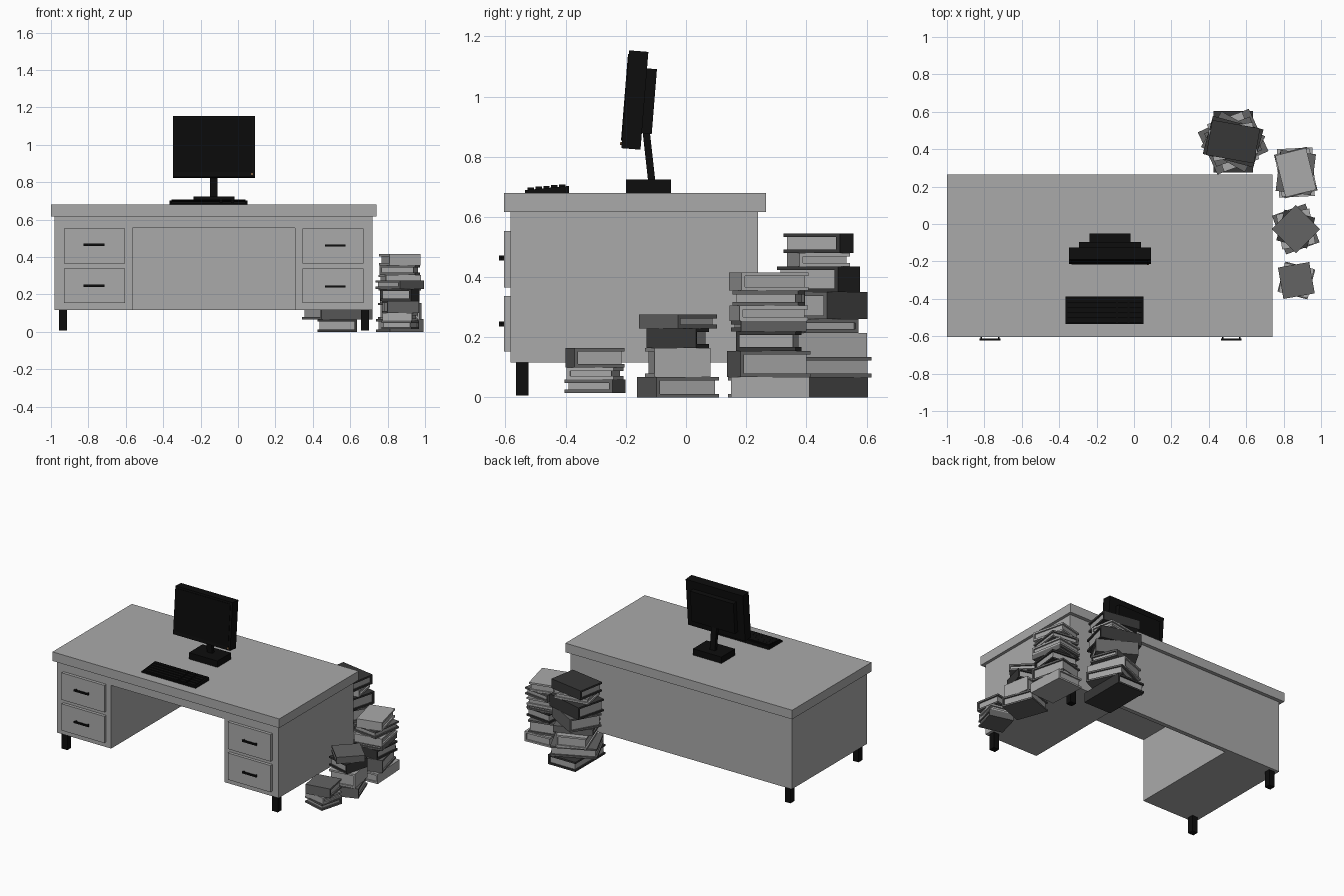
import bpy, math
from mathutils import Matrix, Vector

if "Cube" in bpy.data.objects:
    bpy.data.objects.remove(bpy.data.objects["Cube"])


def material(name, r, g, b):
    m = bpy.data.materials.new(name)
    m.diffuse_color = (r, g, b, 1)
    m.use_nodes = True
    m.node_tree.nodes["Principled BSDF"].inputs["Base Color"].default_value = m.diffuse_color
    return m


DESK = material("desk grey", .40, .40, .40)
BLACK = material("black", .004, .004, .004)
SCREEN = material("screen black", .003, .003, .003)
AMBER = material("button amber", .20, .11, .05)
LIGHT = material("light cover", .40, .40, .40)
MID = material("mid cover", .125, .125, .125)
DARK = material("dark cover", .038, .038, .038)
PAGES = material("pages", .38, .38, .38)


def add_mesh(name, verts, faces, mat, matrix=None):
    me = bpy.data.meshes.new(name)
    me.from_pydata(verts, [], faces)
    me.materials.append(mat)
    ob = bpy.data.objects.new(name, me)
    bpy.context.collection.objects.link(ob)
    if matrix:
        ob.matrix_world = matrix
    return ob


def prism(name, profile, axis, a, b, mat, matrix=None):
    """Extrude a 2D outline along x (outline y,z) or y (outline x,z)."""
    def put(p, t):
        return (t, p[0], p[1]) if axis == 'x' else (p[0], t, p[1])
    n = len(profile)
    verts = [put(p, a) for p in profile] + [put(p, b) for p in profile]
    faces = [(i, (i + 1) % n, n + (i + 1) % n, n + i) for i in range(n)]
    faces += [tuple(range(n))[::-1], tuple(range(n, 2 * n))]
    if axis == 'y':
        faces = [f[::-1] for f in faces]
    return add_mesh(name, verts, faces, mat, matrix)


def box(name, x0, x1, y0, y1, z0, z1, mat, matrix=None):
    return prism(name, [(y0, z0), (y1, z0), (y1, z1), (y0, z1)], 'x', x0, x1, mat, matrix)


# Desk: slab top, U-shaped pedestals with knee hole, back panel
box("desk_top", -1.0, .74, -.605, .265, .617, .68, DESK)
prism("desk_pedestals",
      [(-.98, .117), (-.565, .117), (-.565, .555), (.305, .555),
       (.305, .117), (.72, .117), (.72, .617), (-.98, .617)], 'y', -.583, .21, DESK)
box("desk_back_panel", -.98, .72, .21, .24, .117, .617, DESK)

# Legs
for lx in (-.957, .658):
    for ly in (-.565, .18):
        box("desk_leg", lx, lx + .043, ly, ly + .042, .006, .117, BLACK)

# Drawers with bar handles
for dx, hx, dz in ((-.93, -.77, 0), (.345, .52, -.004)):
    for z0, z1, hz in ((.153, .338, .246), (.366, .553, .465)):
        box("drawer_front", dx, dx + .327, -.604, -.583, z0, z1, DESK)
        box("drawer_handle", hx - .055, hx + .055, -.622, -.613, hz + dz - .006, hz + dz + .006, BLACK)
        for s in (-.05, .042):
            box("handle_post", hx + s, hx + s + .008, -.613, -.604, hz + dz - .006, hz + dz + .006, BLACK)

# Monitor: tilted panel, screen plate, button, rear housing
tilt = Matrix.Translation((-.129, -.170, .9885)) @ Matrix.Rotation(math.radians(-4.6), 4, 'X')
box("monitor_panel", -.219, .219, -.032, .032, -.163, .163, BLACK, tilt)
box("monitor_screen", -.205, .205, -.035, -.032, -.138, .15, SCREEN, tilt)
box("monitor_button", .199, .209, -.037, -.032, -.153, -.143, AMBER, tilt)
box("monitor_housing", -.166, .166, .032, .065, -.108, .108, BLACK, tilt)

# Stand: base and leaning neck
box("stand_base", -.237, -.018, -.2, -.05, .68, .724, BLACK)
prism("stand_neck", [(-.126, .72), (-.102, .72), (-.122, .9), (-.146, .9)], 'x', -.15, -.11, BLACK)

# Keyboard: wedge with rows of key blocks
prism("keyboard_base", [(-.535, .68), (-.388, .68), (-.388, .703), (-.535, .689)], 'x', -.365, .05, BLACK)
for row in range(5):
    ky = -.526 + row * .026
    kz = .691 + row * .0025
    for kx, kw in ((-.355, .26), (-.085, .05), (-.025, .065)):
        box("keyboard_keys", kx, kx + kw, ky, ky + .021, kz - .006, kz + .007, BLACK)


def book(x, y, z0, z1, deg, length, width, mat):
    """C-shaped cover (spine on local -y) around a page block."""
    m = Matrix.Translation((x, y, 0)) @ Matrix.Rotation(math.radians(deg), 4, 'Z')
    t, w = .012, width / 2
    prism("book_cover",
          [(-w, z0), (w, z0), (w, z0 + t), (-w + t, z0 + t),
           (-w + t, z1 - t), (w, z1 - t), (w, z1), (-w, z1)],
          'x', -length / 2, length / 2, mat, m)
    box("book_pages", -length / 2 + .01, length / 2 - .01, -w + t, w - .01,
        z0 + t, z1 - t, PAGES, m)


def stack(x, y, z, books):
    for top, deg, length, width, mat in books:
        book(x, y, z, top, deg, length, width, mat)
        z = top


# Book stacks: top height, turn, length, width, cover
stack(.53, .44, 0, [
    (.067, 90, .33, .21, DARK),
    (.135, 25, .30, .25, MID),
    (.215, 110, .27, .20, LIGHT),
    (.26, 200, .26, .19, MID),
    (.35, 150, .27, .22, MID),
    (.435, 165, .28, .21, DARK),
    (.48, 10, .24, .17, LIGHT),
    (.545, 170, .26, .19, DARK)])
stack(.865, .275, 0, [
    (.068, 93, .26, .19, LIGHT),
    (.155, 14, .18, .24, MID),
    (.22, -6, .19, .20, DARK),
    (.255, 100, .22, .19, MID),
    (.305, 10, .19, .23, LIGHT),
    (.355, -97, .22, .19, MID),
    (.415, 14, .17, .23, LIGHT)])
stack(.865, -.027, 0, [
    (.068, 20, .19, .22, MID),
    (.165, 100, .19, .18, LIGHT),
    (.23, 75, .17, .17, DARK),
    (.275, 45, .183, .183, MID)])
stack(.868, -.302, .015, [
    (.06, 165, .165, .165, MID),
    (.10, -12, .16, .16, LIGHT),
    (.165, 10, .17, .17, MID)])
